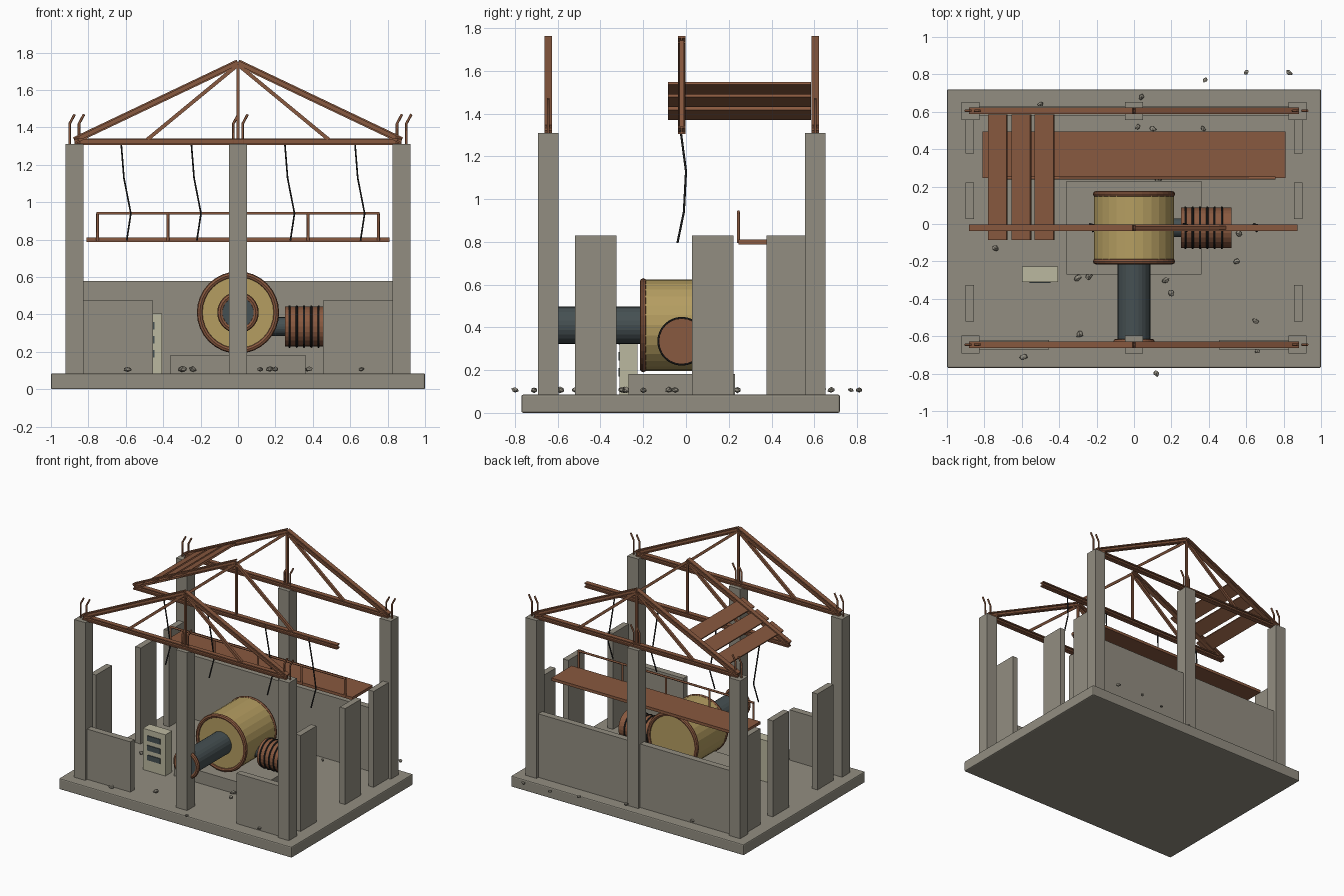
import bpy, bmesh, math, random
from mathutils import Vector, Matrix

if "Cube" in bpy.data.objects:
    bpy.data.objects.remove(bpy.data.objects["Cube"])

random.seed(4)

def mat(name, r, g, b):
    m = bpy.data.materials.new(name)
    m.diffuse_color = (r, g, b, 1)
    m.use_nodes = True
    m.node_tree.nodes["Principled BSDF"].inputs["Base Color"].default_value = m.diffuse_color
    return m

CONCRETE = mat("concrete", 0.29, 0.27, 0.22)
RUST = mat("rust", 0.25, 0.10, 0.05)
BRASS = mat("brass", 0.46, 0.34, 0.12)
STEEL = mat("dark_steel", 0.06, 0.08, 0.085)
CREAM = mat("cream_paint", 0.50, 0.48, 0.35)
BLACK = mat("black", 0.02, 0.02, 0.02)

def finish(name, bm, m):
    bmesh.ops.recalc_face_normals(bm, faces=bm.faces)
    me = bpy.data.meshes.new(name)
    bm.to_mesh(me)
    bm.free()
    me.materials.append(m)
    ob = bpy.data.objects.new(name, me)
    bpy.context.collection.objects.link(ob)
    return ob

def box(name, x, y, z, m, bevel=0.0):
    """Box from (min, max) pairs."""
    bm = bmesh.new()
    size = Matrix.Diagonal((x[1] - x[0], y[1] - y[0], z[1] - z[0], 1))
    mid = Matrix.Translation((sum(x) / 2, sum(y) / 2, sum(z) / 2))
    bmesh.ops.create_cube(bm, size=1, matrix=mid @ size)
    ob = finish(name, bm, m)
    if bevel:
        b = ob.modifiers.new("bevel", "BEVEL")
        b.width, b.segments = bevel, 2
    return ob

def cylinder(name, a, b, r, m, n=24):
    a, b = Vector(a), Vector(b)
    bm = bmesh.new()
    rot = (b - a).to_track_quat('Z', 'Y').to_matrix().to_4x4()
    bmesh.ops.create_cone(bm, cap_ends=True, segments=n, radius1=r, radius2=r,
                          depth=(b - a).length, matrix=Matrix.Translation((a + b) / 2) @ rot)
    return finish(name, bm, m)

def ring(name, centre, axis, major, minor, m):
    rot = Vector(axis).to_track_quat('Z', 'Y').to_euler()
    bpy.ops.mesh.primitive_torus_add(location=centre, rotation=rot, major_radius=major,
                                     minor_radius=minor, major_segments=32, minor_segments=8)
    ob = bpy.context.object
    ob.name = name
    ob.data.materials.append(m)

def bar(name, a, b, y, profile, m):
    """Extrude a (y, depth) profile between two (x, z) points in the plane y."""
    a, b = Vector((a[0], y, a[1])), Vector((b[0], y, b[1]))
    d = (b - a).normalized()
    up = Vector((-d.z, 0, d.x))
    bm = bmesh.new()
    f = bm.faces.new([bm.verts.new(a + Vector((0, u, 0)) + up * v) for u, v in profile])
    ext = bmesh.ops.extrude_face_region(bm, geom=[f])["geom"]
    bmesh.ops.translate(bm, vec=b - a, verts=[v for v in ext if isinstance(v, bmesh.types.BMVert)])
    return finish(name, bm, m)

def tube(name, pts, r, m):
    cu = bpy.data.curves.new(name, 'CURVE')
    cu.dimensions = '3D'
    cu.bevel_depth, cu.bevel_resolution, cu.use_fill_caps = r, 1, True
    sp = cu.splines.new('POLY')
    sp.points.add(len(pts) - 1)
    for p, co in zip(sp.points, pts):
        p.co = (*co, 1)
    cu.materials.append(m)
    bpy.context.collection.objects.link(bpy.data.objects.new(name, cu))

FLOOR, TOP = 0.085, 1.31
FRONT, MID, BACK = -0.645, -0.02, 0.605

# Floor slab and machine plinth
box("floor_slab", (-1, 1), (-0.77, 0.72), (0, FLOOR), CONCRETE, 0.008)
box("machine_plinth", (-0.36, 0.36), (-0.27, 0.23), (FLOOR - 0.01, 0.182), CONCRETE)

# Columns with exposed bent reinforcing rods
for y in (FRONT, BACK):
    for x in (-0.875, 0, 0.875):
        box("column", (x - 0.048, x + 0.048), (y - 0.048, y + 0.048), (FLOOR - 0.01, TOP), CONCRETE)
        for dx in (-0.025, 0.025):
            tube("bent_rod", [(x + dx, y, TOP - 0.03), (x + dx, y, 1.42),
                              (x + dx + 0.027, y, 1.47)], 0.007, RUST)

# Broken walls
box("back_wall", (-0.85, 0.85), (BACK - 0.025, BACK + 0.025), (FLOOR - 0.01, 0.578), CONCRETE)
for s in (-1, 1):
    xs = sorted((s * 0.455, s * 0.85))
    box("front_wall", xs, (FRONT - 0.025, FRONT + 0.025), (FLOOR - 0.01, 0.475), CONCRETE)
    for y0, y1 in ((-0.52, -0.325), (0.027, 0.223), (0.377, 0.57)):
        xs = sorted((s * 0.855, s * 0.902))
        box("side_wall_panel", xs, (y0, y1), (FLOOR - 0.01, 0.83), CONCRETE)

# Roof trusses: I-beam chords, square braces; the middle one lost its right rafter
def ibeam(w, h, t):
    half = [(-w, -h), (w, -h), (w, -h + t), (t / 2, -h + t), (t / 2, h - t), (w, h - t)]
    return half + [(-u, -v) for u, v in half]

def square(h):
    return [(-h, -h), (h, -h), (h, h), (-h, h)]

CHORD = ibeam(0.0175, 0.018, 0.009)
for y in (FRONT, MID, BACK):
    bar("truss_tie_beam", (-0.875, 1.323), (0.875, 1.323), y, CHORD, RUST)
    bar("truss_king_post", (0, 1.33), (0, 1.745), y, square(0.008), RUST)
    for s in (-1, 1):
        bar("truss_brace", (s * 0.485, 1.335), (0, 1.735), y, square(0.01), RUST)
        if not (y == MID and s == 1):
            bar("truss_rafter", (s * 0.875, 1.33), (0, 1.746), y, CHORD, RUST)

# Remaining roof boards
slope = math.atan2(0.416, 0.875)
for x in (-0.728, -0.602, -0.478):
    z = 1.33 + (x + 0.875) * math.tan(slope)
    d = Vector((math.cos(slope), math.sin(slope))) * 0.055
    bar("roof_board", Vector((x, z)) - d, Vector((x, z)) + d, 0.25,
        [(-0.335, -0.007), (0.335, -0.007), (0.335, 0.007), (-0.335, 0.007)], RUST)

# Hanging cables
for x in (-0.625, -0.25, 0.25, 0.625):
    tube("hanging_cable", [(x, -0.025, 1.32), (x + 0.015, 0, 1.13),
                           (x + 0.052, -0.01, 0.94), (x + 0.03, -0.04, 0.795)], 0.005, BLACK)

# Walkway with railing
box("walkway", (-0.81, 0.81), (0.245, 0.495), (0.788, 0.81), RUST)
tube("walkway_rail", [(-0.757, 0.245, 0.94), (0.757, 0.245, 0.94)], 0.008, RUST)
for i in range(5):
    x = -0.75 + i * 0.375
    tube("rail_post", [(x, 0.245, 0.795), (x, 0.245, 0.94)], 0.008, RUST)

# Generator drum, shaft and rust rings
cylinder("generator_drum", (0, -0.205, 0.41), (0, 0.165, 0.41), 0.214, BRASS, 28)
for y in (-0.2, 0.16):
    ring("drum_rim", (0, y, 0.41), (0, 1, 0), 0.204, 0.016, RUST)
cylinder("generator_shaft", (0, -0.64, 0.41), (0, -0.15, 0.41), 0.088, STEEL)
ring("shaft_flange", (0, -0.63, 0.41), (0, 1, 0), 0.095, 0.016, RUST)

# Side motor with cooling ribs
cylinder("motor_body", (0.25, MID, 0.335), (0.52, MID, 0.335), 0.107, RUST)
cylinder("motor_coupling", (0.15, MID, 0.335), (0.26, MID, 0.335), 0.05, STEEL)
for i in range(6):
    ring("motor_rib", (0.275 + i * 0.039, MID, 0.335), (1, 0, 0), 0.108, 0.006, BLACK)

# Control cabinet with vents
box("control_cabinet", (-0.6, -0.407), (-0.31, -0.227), (FLOOR - 0.005, 0.405), CREAM)
for z in (0.19, 0.265, 0.34):
    box("cabinet_vent", (-0.56, -0.447), (-0.316, -0.305), (z - 0.02, z + 0.02), STEEL)

# Rubble
SPOTS = [(0.38, 0.77), (0.6, 0.81), (0.83, 0.81), (0.04, 0.68), (-0.5, 0.64), (-0.75, 0.49),
         (0.02, 0.52), (0.1, 0.51), (0.37, 0.51), (-0.74, -0.13), (-0.3, -0.29), (-0.24, -0.28),
         (-0.29, -0.59), (-0.59, -0.71), (0.12, -0.8), (0.17, -0.3), (0.2, -0.37),
         (0.38, -0.08), (0.56, -0.05), (0.65, -0.52), (0.66, -0.68), (0.55, -0.2), (0.13, 0.24)]
for x, y in SPOTS:
    bm = bmesh.new()
    bmesh.ops.create_icosphere(bm, subdivisions=1, radius=random.uniform(0.014, 0.023))
    for v in bm.verts:
        v.co *= random.uniform(0.75, 1.1)
    bm.transform(Matrix.Translation((x, y, 0.107)) @ Matrix.Rotation(random.uniform(0, 6), 4, 'Z')
                 @ Matrix.Diagonal((1.1, 0.8, 0.7, 1)))
    finish("rubble", bm, CONCRETE)
